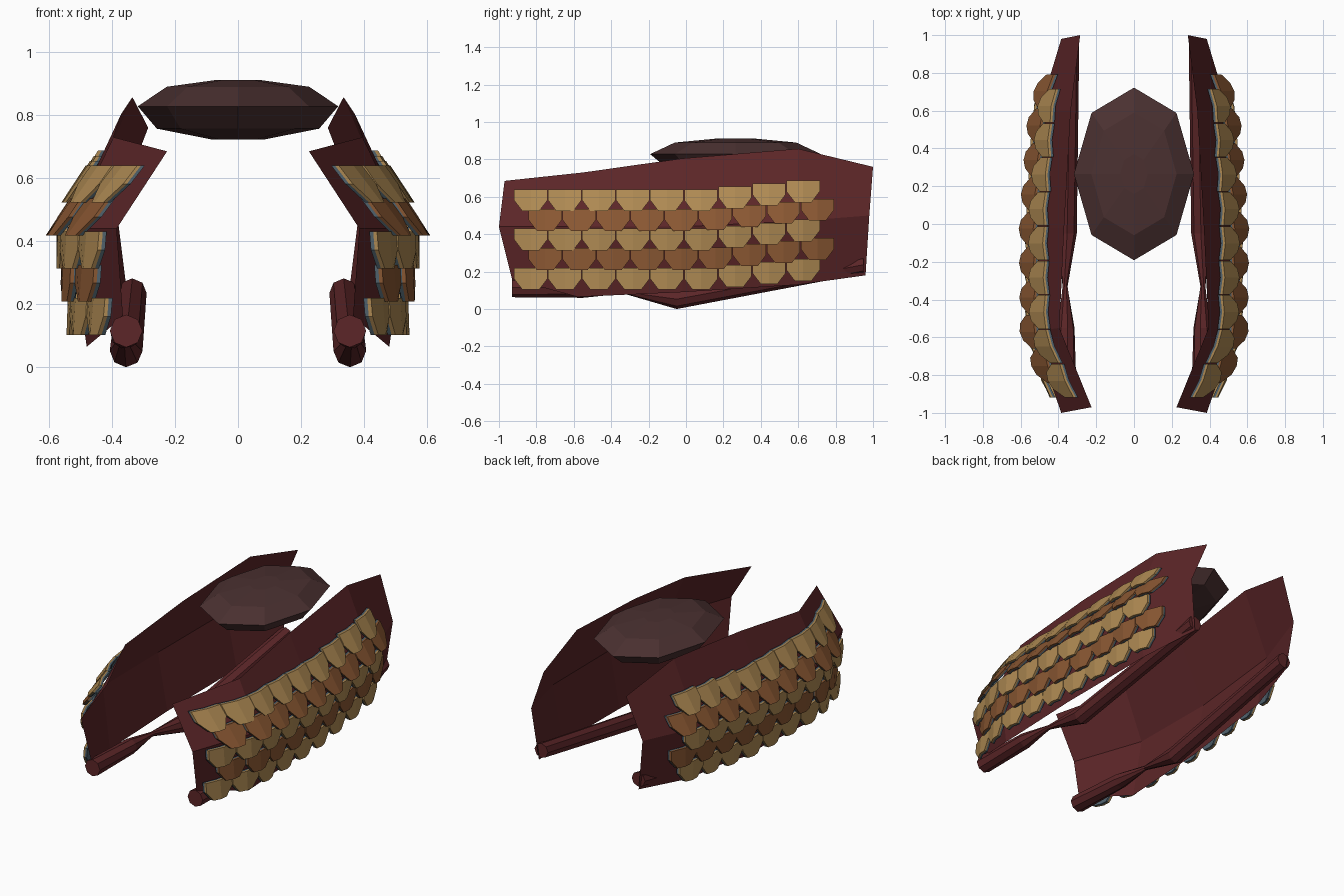
import bpy, bmesh, math

if "Cube" in bpy.data.objects:
    bpy.data.objects.remove(bpy.data.objects["Cube"], do_unlink=True)


def material(name, rgb):
    m = bpy.data.materials.new(name)
    m.use_nodes = True
    m.diffuse_color = (*rgb, 1)
    bsdf = next(n for n in m.node_tree.nodes if n.type == 'BSDF_PRINCIPLED')
    bsdf.inputs["Base Color"].default_value = (*rgb, 1)
    bsdf.inputs["Roughness"].default_value = 0.8
    return m


RED = material("dark red cloth", (0.107, 0.019, 0.021))
SEAT = material("dark brown leather", (0.069, 0.03, 0.03))
GOLD = material("tan scale", (0.42, 0.25, 0.085))
BROWN = material("brown scale", (0.25, 0.095, 0.032))
STEEL = material("blue grey backing", (0.08, 0.12, 0.15))


def finish(name, bm, mats, mirror=True):
    mesh = bpy.data.meshes.new(name)
    bm.to_mesh(mesh)
    bm.free()
    for m in mats:
        mesh.materials.append(m)
    ob = bpy.data.objects.new(name, mesh)
    bpy.context.collection.objects.link(ob)
    if mirror:
        ob.modifiers.new("both_sides", 'MIRROR').use_mirror_merge = False
    return ob


def loft(bm, rings, closed=True, caps=True):
    """Skin a list of equal-length point rings."""
    rows = [[bm.verts.new(p) for p in r] for r in rings]
    n = len(rows[0])
    for a, b in zip(rows, rows[1:]):
        for i in range(n if closed else n - 1):
            j = (i + 1) % n
            bm.faces.new((a[i], a[j], b[j], b[i]))
    if caps:
        bm.faces.new(rows[0])
        bm.faces.new(rows[-1])
    bmesh.ops.recalc_face_normals(bm, faces=bm.faces)
    return rows


# Side panels: each column is top, widest and bottom point, front to back
COLUMNS = [
    [(.225, -.97, .685), (.385, -1.0, .44), (.365, -.93, .16)],
    [(.395, -.55, .73), (.535, -.57, .44), (.48, -.58, .065)],
    [(.37, -.02, .805), (.54, -.02, .44), (.475, -.02, .09)],
    [(.335, .6, .857), (.50, .6, .47), (.43, .6, .13)],
    [(.285, 1.0, .76), (.385, .98, .5), (.345, .96, .18)],
]
bm = bmesh.new()
loft(bm, COLUMNS, closed=False, caps=False)
finish("side_panel", bm, [RED])


def mix(a, b, t):
    return [p + (q - p) * t for p, q in zip(a, b)]


def panel_x(y, z):
    """Outward position of the panel at a given length and height."""
    k = 0
    while k < len(COLUMNS) - 2 and y > COLUMNS[k + 1][1][1]:
        k += 1
    a, b = COLUMNS[k], COLUMNS[k + 1]
    t = (y - a[1][1]) / (b[1][1] - a[1][1])
    top, mid, low = [mix(p, q, t) for p, q in zip(a, b)]
    hi, lo = (top, mid) if z > mid[2] else (mid, low)
    return lo[0] + (hi[0] - lo[0]) * (z - lo[2]) / (hi[2] - lo[2])


# Armour scales: coloured plate over a grey backing, with a slight middle ridge
STEP, LENGTH = 0.182, 0.117
OUTLINE = [(-.5, 0), (0, 0), (.5, 0), (.5, -.5), (.25, -1), (0, -1), (-.25, -1), (-.5, -.5)]


def add_scale(bm, y0, z0):
    h = STEP / 2
    zc = z0 - LENGTH * 0.4
    slope_y = (panel_x(y0 + h, zc) - panel_x(y0 - h, zc)) / STEP
    slope_z = (panel_x(y0, z0) - panel_x(y0, z0 - LENGTH * 0.8)) / (LENGTH * 0.8)
    base = panel_x(y0, z0)
    rings = []
    for layer in (0.004, 0.016, 0.028):
        ring = []
        for u, v in OUTLINE:
            y, z = u * STEP * 0.98, v * LENGTH
            ridge = 0.01 * (u == 0)
            x = base + slope_y * y + slope_z * z + layer + ridge - 0.022 * v
            ring.append((x, y0 + y, z0 + z))
        rings.append(ring)
    rows = [[bm.verts.new(p) for p in r] for r in rings]
    n = len(OUTLINE)
    for level in (0, 1):
        for i in range(n):
            j = (i + 1) % n
            f = bm.faces.new((rows[level][i], rows[level][j], rows[level + 1][j], rows[level + 1][i]))
            f.material_index = 1 - level
    for row, index in ((rows[0], 1), (rows[2], 0)):
        for half in ((0, 1, 5, 6, 7), (1, 2, 3, 4, 5)):
            f = bm.faces.new([row[i] for i in half])
            f.material_index = index


for r in range(5):
    bm = bmesh.new()
    odd = r % 2
    for i in range(9):
        y = -.83 + i * STEP + odd * 0.077
        add_scale(bm, y, .64 - r * .105 + max(0, y - .1) * .09)
    bmesh.ops.recalc_face_normals(bm, faces=bm.faces)
    finish("scale_row_%d" % (r + 1), bm, [BROWN if odd else GOLD, STEEL])

# Rolled lower edge, pinched part way along: x, y, z, radius, twist
ROLL = [(.355, -.93, .115, .052, 0), (.36, -.55, .105, .046, .2),
        (.365, -.33, .095, .014, .5), (.355, -.05, .052, .052, .8),
        (.336, .95, .236, .046, .8)]
bm = bmesh.new()
loft(bm, [[(x + rad * math.cos(a + tw), y, z + rad * math.sin(a + tw))
           for a in (math.tau * i / 8 for i in range(8))]
          for x, y, z, rad, tw in ROLL])
finish("lower_roll", bm, [RED])

# Seat: flattened eight-sided cushion, as (scale, height) rings
bm = bmesh.new()
loft(bm, [[(.318 * s * math.cos(a), .265 + .457 * s * math.sin(a), z)
           for a in (math.tau * i / 8 for i in range(8))]
          for s, z in [(.25, .722), (.81, .757), (1, .828), (.71, .89), (.23, .911)]])
finish("seat", bm, [SEAT], mirror=False)
